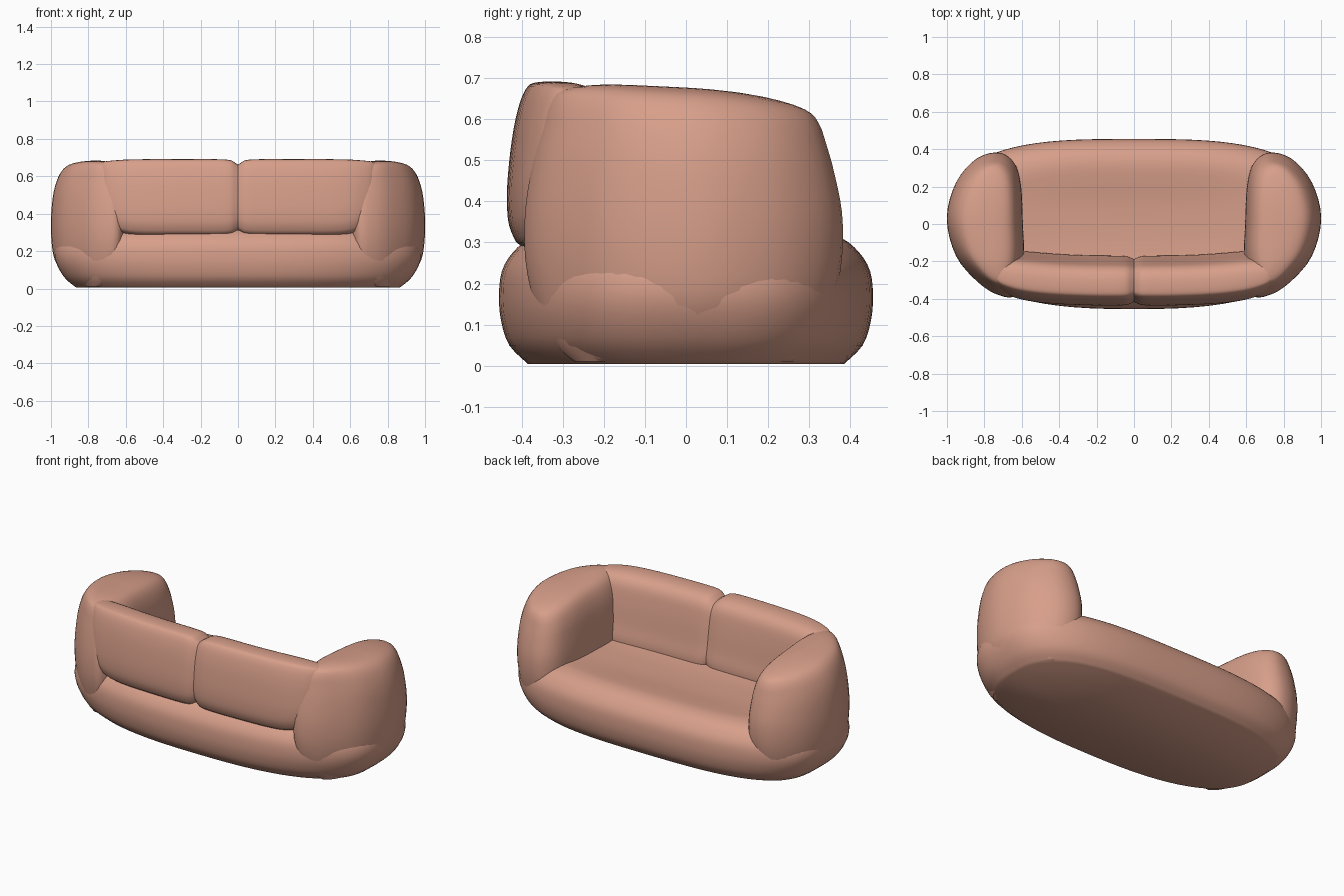
import bpy, bmesh, math
from mathutils import Vector

if "Cube" in bpy.data.objects:
    bpy.data.objects.remove(bpy.data.objects["Cube"])

fabric = bpy.data.materials.new("salmon fabric")
fabric.use_nodes = True
colour = (0.68, 0.345, 0.253, 1)
fabric.diffuse_color = colour
fabric.node_tree.nodes["Principled BSDF"].inputs["Base Color"].default_value = colour


def spline(points, steps, closed):
    """Smooth curve through points of any dimension."""
    n, out = len(points), []
    for i in range(n if closed else n - 1):
        ids = [i - 1, i, i + 1, i + 2]
        ids = [k % n if closed else min(max(k, 0), n - 1) for k in ids]
        a, b, c, d = [Vector(points[k]) for k in ids]
        for s in range(steps):
            t = s / steps
            out.append(0.5 * (2 * b + (c - a) * t + (2 * a - 5 * b + 4 * c - d) * t ** 2
                              + (3 * b - a - 3 * c + d) * t ** 3))
    return out if closed else out + [Vector(points[-1])]


def loft(name, rings):
    """Skin a stack of closed rings, capped at both ends."""
    bm = bmesh.new()
    loops = [[bm.verts.new(p) for p in ring] for ring in rings]
    n = len(loops[0])
    for low, high in zip(loops, loops[1:]):
        for i in range(n):
            j = (i + 1) % n
            bm.faces.new((low[i], low[j], high[j], high[i]))
    bm.faces.new(loops[0][::-1])
    bm.faces.new(loops[-1])
    bmesh.ops.recalc_face_normals(bm, faces=bm.faces)
    mesh = bpy.data.meshes.new(name)
    bm.to_mesh(mesh)
    bm.free()
    mesh.materials.append(fabric)
    obj = bpy.data.objects.new(name, mesh)
    bpy.context.collection.objects.link(obj)
    bpy.ops.object.select_all(action="DESELECT")
    obj.select_set(True)
    bpy.context.view_layer.objects.active = obj
    bpy.ops.object.shade_smooth_by_angle(angle=math.radians(50))


# Base: padded oval roll, squarer at the seat side; columns are height, x half, y half
base_levels = [(0.005, 0.865, 0.385), (0.05, 0.92, 0.43), (0.11, 0.96, 0.45),
               (0.17, 0.98, 0.455), (0.23, 0.975, 0.448), (0.275, 0.95, 0.422),
               (0.31, 0.9, 0.38), (0.326, 0.8, 0.32), (0.322, 0.7, 0.24),
               (0.31, 0.4, 0.12), (0.306, 0.05, 0.02)]
base_rings = []
for z, rx, ry in spline(base_levels, 3, False):
    ring = []
    for k in range(80):
        c, s = math.cos(k * math.tau / 80), math.sin(k * math.tau / 80)
        power = 0.65 if s > 0 else 0.77
        ring.append((rx * math.copysign(abs(c) ** power, c),
                     ry * math.copysign(abs(s) ** power, s), z))
    base_rings.append(ring)
loft("seat_base", base_rings)

# Arms: rounded plan, merging into the base below and falling away to the front
arm_plan = [(0.59, -0.2), (0.595, 0), (0.605, 0.2), (0.64, 0.32), (0.72, 0.375),
            (0.84, 0.345), (0.95, 0.22), (1, 0.03), (0.95, -0.17), (0.83, -0.31),
            (0.72, -0.375), (0.63, -0.37)]
# Columns are height, x scale, y scale
arm_levels = [(0.01, 0.35, 0.7), (0.06, 0.62, 0.84), (0.15, 0.9, 0.95), (0.26, 0.99, 1.01),
              (0.38, 1, 1.01), (0.5, 0.95, 0.96), (0.58, 0.87, 0.91), (0.64, 0.74, 0.86),
              (0.672, 0.56, 0.77), (0.685, 0.28, 0.5), (0.687, 0.03, 0.06)]
plan = spline(arm_plan, 4, True)
levels = spline(arm_levels, 3, False)
for side, label in ((1, "left"), (-1, "right")):
    rings = []
    for z, sx, sy in levels:
        ring = []
        height = max(0, z - 0.35) / 0.33
        for p in plan:
            x = 0.79 + (p.x - 0.79) * sx - 0.03 * max(0, z - 0.5)
            y = p.y * sy
            drop = height * (0.05 * max(0, y + 0.2) + 0.3 * max(0, y) ** 2)
            ring.append((side * x, y, z - drop))
        rings.append(ring)
    loft(label + "_arm", rings)

# Back cushions: side profile carried along the curved back, puffed at the ends
back_profile = [(-0.38, 0.285), (-0.425, 0.325), (-0.436, 0.4), (-0.43, 0.5), (-0.415, 0.6),
                (-0.392, 0.67), (-0.36, 0.69), (-0.28, 0.685), (-0.23, 0.645),
                (-0.205, 0.55), (-0.185, 0.42), (-0.17, 0.32), (-0.2, 0.28)]
# Columns are x, section scale, height the section shrinks towards
stations = [(0, 0.86, 0.48), (0.015, 0.91, 0.48), (0.045, 0.98, 0.48), (0.12, 1, 0.5),
            (0.3, 1, 0.55), (0.5, 1, 0.6), (0.6, 0.97, 0.62), (0.66, 0.9, 0.63),
            (0.71, 0.78, 0.64), (0.74, 0.6, 0.64)]
section = spline(back_profile, 4, True)
for side, label in ((1, "left"), (-1, "right")):
    rings = []
    for x, s, pivot in spline(stations, 3, False):
        bend = 0.045 * (x / 0.7) ** 3
        rings.append([(side * x, -0.3 + (p.x + 0.3) * s + bend, pivot + (p.y - pivot) * s)
                      for p in section])
    loft(label + "_back_cushion", rings)
